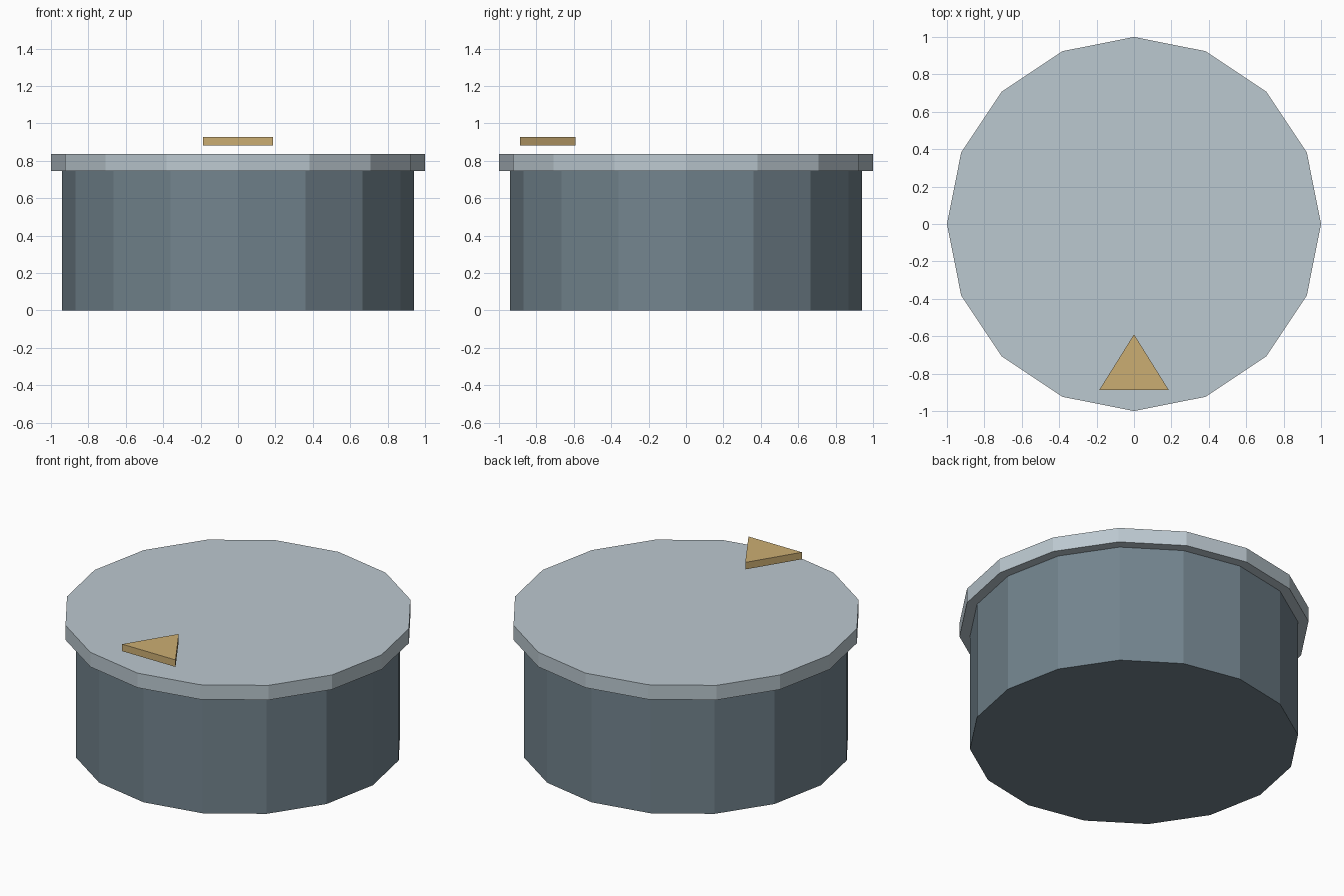
import bpy
import bmesh
import math

if "Cube" in bpy.data.objects:
    bpy.data.objects.remove(bpy.data.objects["Cube"])


def material(name, rgb):
    mat = bpy.data.materials.new(name)
    mat.diffuse_color = (*rgb, 1.0)
    mat.use_nodes = True
    mat.node_tree.nodes["Principled BSDF"].inputs["Base Color"].default_value = mat.diffuse_color
    return mat


def prism(name, outline, z0, z1, mat):
    """Extrude a flat outline straight up from z0 to z1."""
    bm = bmesh.new()
    base = bm.faces.new([bm.verts.new((x, y, z0)) for x, y in outline])
    result = bmesh.ops.extrude_face_region(bm, geom=[base], use_keep_orig=True)
    top = [v for v in result["geom"] if isinstance(v, bmesh.types.BMVert)]
    bmesh.ops.translate(bm, verts=top, vec=(0, 0, z1 - z0))
    bmesh.ops.recalc_face_normals(bm, faces=bm.faces)
    mesh = bpy.data.meshes.new(name)
    bm.to_mesh(mesh)
    bm.free()
    mesh.materials.append(mat)
    obj = bpy.data.objects.new(name, mesh)
    bpy.context.collection.objects.link(obj)
    return obj


def ring(radius, sides=16):
    step = 2 * math.pi / sides
    return [(radius * math.cos(i * step), radius * math.sin(i * step)) for i in range(sides)]


body_mat = material("slate", (0.17, 0.23, 0.27))
lid_mat = material("pale_steel", (0.50, 0.58, 0.63))
marker_mat = material("tan", (0.60, 0.42, 0.17))

# Drum body and overhanging cap
prism("body", ring(0.94), 0.0, 0.745, body_mat)
prism("cap", ring(1.0), 0.745, 0.837, lid_mat)

# Direction marker hovering above the front edge, pointing to the centre
prism("pointer", [(-0.186, -0.888), (0.186, -0.888), (0.0, -0.59)], 0.883, 0.927, marker_mat)
